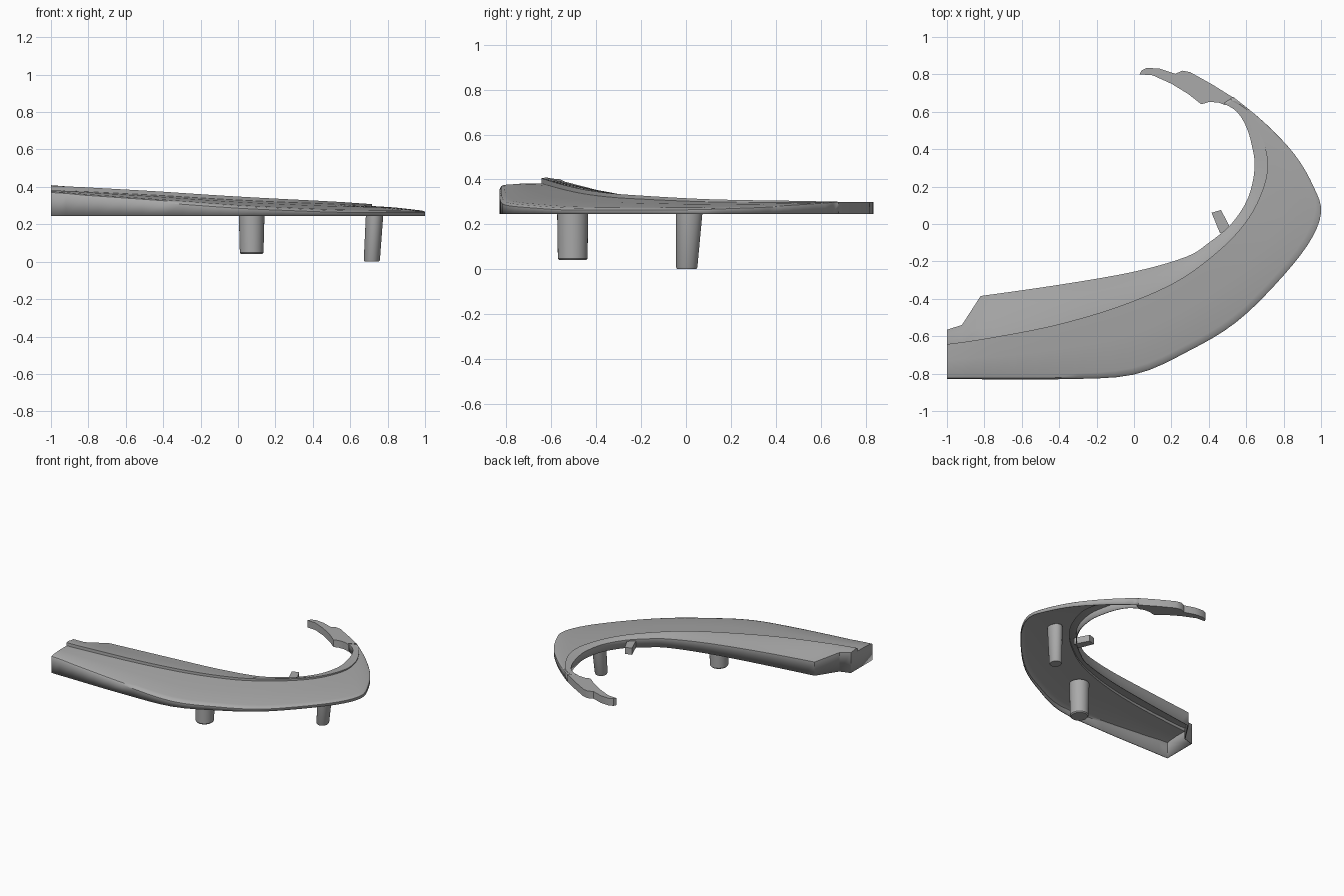
import bpy, bmesh, math
from mathutils import Vector

default = bpy.data.objects.get("Cube")
if default:
    bpy.data.objects.remove(default, do_unlink=True)

grey = bpy.data.materials.new("plain grey")
grey.use_nodes = True
grey.diffuse_color = (.4, .4, .4, 1)
grey.node_tree.nodes["Principled BSDF"].inputs["Base Color"].default_value = (.4, .4, .4, 1)

BASE = .245


def finish(name, bm, smooth_angle=35):
    """Turn a bmesh into a named, shaded object."""
    mesh = bpy.data.meshes.new(name)
    bm.to_mesh(mesh)
    bm.free()
    mesh.materials.append(grey)
    obj = bpy.data.objects.new(name, mesh)
    bpy.context.collection.objects.link(obj)
    bpy.ops.object.select_all(action='DESELECT')
    obj.select_set(True)
    bpy.context.view_layer.objects.active = obj
    bpy.ops.object.shade_smooth_by_angle(angle=math.radians(smooth_angle))
    return obj


def spline(points, straight=0, steps=4):
    """Smooth curve through the points; the first few spans stay straight."""
    pts = [Vector(p) for p in points]
    out = []
    for i in range(len(pts) - 1):
        b, c = pts[i], pts[i + 1]
        if i < straight:
            out.append(b)
            continue
        a = pts[i - 1] if i > straight else b
        d = pts[min(i + 2, len(pts) - 1)]
        for k in range(steps):
            t = k / steps
            out.append(b + (c - a) * t / 2 + (a * 2 - b * 5 + c * 4 - d) * t**2 / 2
                       + (b * 3 - a - c * 3 + d) * t**3 / 2)
    return out + [pts[-1]]


# Three rails of the sweeping shell: outer rim, stepped seam, inner rim
outer_rail = [(-1, -.83, .375), (-.92, -.83, .37), (-.82, -.83, .36), (-.4, -.83, .33),
              (0, -.805, .3), (.3, -.675, .285), (.54, -.53, .275), (.75, -.33, .273),
              (.93, -.11, .272), (1, .06, .272), (.96, .2, .275), (.86, .37, .28),
              (.7, .54, .29), (.53, .68, .3)]
seam_rail = [(-1, -.645, .382), (-.92, -.635, .379), (-.82, -.62, .375), (-.45, -.55, .356),
             (-.1, -.45, .335), (.2, -.325, .32), (.4, -.19, .312), (.56, -.04, .305),
             (.66, .11, .3), (.715, .28, .298), (.7, .42, .298), (.65, .53, .298),
             (.585, .62, .298), (.51, .665, .298)]
inner_rail = [(-1, -.565, .402), (-.92, -.54, .39), (-.82, -.385, .35), (-.4, -.325, .34),
              (0, -.255, .325), (.28, -.175, .313), (.4, -.1, .31), (.52, 0, .305),
              (.61, .14, .302), (.645, .3, .3), (.63, .42, .3), (.6, .52, .3),
              (.55, .6, .3), (.48, .645, .3)]


def section(o, s, i, t):
    """Cross-section from the foot of the outer wall to the foot of the inner wall."""
    up = Vector((0, 0, 1))
    step = .022 * (1 - t) + .002
    round_over = .018 * (1 - t)
    high = s + up * step
    return [Vector((o.x, o.y, BASE)), o - up * round_over, o.lerp(s, .03) - up * round_over * .3,
            o.lerp(s, .1), o.lerp(s, .55) + up * .003, s, high,
            high.lerp(i, .3) + up * .004 * (1 - t), high.lerp(i, .65), i,
            Vector((i.x, i.y, BASE))]


# Open-bottomed shell
bm = bmesh.new()
rails = list(zip(spline(outer_rail, 2), spline(seam_rail, 2), spline(inner_rail, 2)))
rows = [[bm.verts.new(p) for p in section(*r, n / (len(rails) - 1))]
        for n, r in enumerate(rails)]
for a, b in zip(rows, rows[1:]):
    for k in range(len(a) - 1):
        bm.faces.new((a[k], b[k], b[k + 1], a[k + 1]))
bm.faces.new(rows[0])
shell = finish("curved_shell", bm)
thick = shell.modifiers.new("thin_wall", 'SOLIDIFY')
thick.thickness = .006
thick.offset = -1


def slab(name, outline, low, high):
    """Flat plate cut to an outline."""
    bm = bmesh.new()
    face = bm.faces.new([bm.verts.new((x, y, low)) for x, y in outline])
    grown = bmesh.ops.extrude_face_region(bm, geom=[face])
    for v in grown["geom"]:
        if isinstance(v, bmesh.types.BMVert):
            v.co.z = high
    bmesh.ops.recalc_face_normals(bm, faces=bm.faces)
    return finish(name, bm)


# Thin hooked arm with its notch and tab
arm_back = [(.54, .67), (.42, .745), (.3, .812), (.26, .82), (.22, .803),
            (.14, .83), (.07, .835), (.04, .82), (.03, .8)]
arm_front = [(.1, .795), (.2, .75), (.29, .695), (.36, .64), (.4, .652),
             (.45, .65), (.49, .635)]
slab("hooked_arm", arm_back + arm_front, BASE, .3)


def peg(name, top, bottom, radius_top, radius_bottom):
    """Tapered oval peg with a softened foot."""
    bm = bmesh.new()
    top, bottom = Vector(top), Vector(bottom)
    rings = []
    for t, shrink in ((0, 1), (.97, 1), (1, .9)):
        centre = top.lerp(bottom, t)
        rx, ry = (p + (q - p) * t for p, q in zip(radius_top, radius_bottom))
        rings.append([bm.verts.new(centre + Vector((rx * math.cos(a), ry * math.sin(a), 0)) * shrink)
                      for a in (math.tau * k / 32 for k in range(32))])
    for a, b in zip(rings, rings[1:]):
        for k in range(32):
            bm.faces.new((a[k], b[k], b[k - 1], a[k - 1]))
    bm.faces.new(rings[0])
    bm.faces.new(rings[-1])
    bmesh.ops.recalc_face_normals(bm, faces=bm.faces)
    return finish(name, bm)


# Mounting pegs under the shell
peg("front_peg", (.073, -.505, .3), (.073, -.505, .04), (.07, .07), (.063, .066))
peg("side_peg", (.732, .016, .28), (.715, .003, 0), (.047, .06), (.043, .047))

# Small locating tab on the inner rim
slab("locating_tab", [(.415, .06), (.46, -.05), (.52, -.03), (.465, .075)], BASE, .295)
